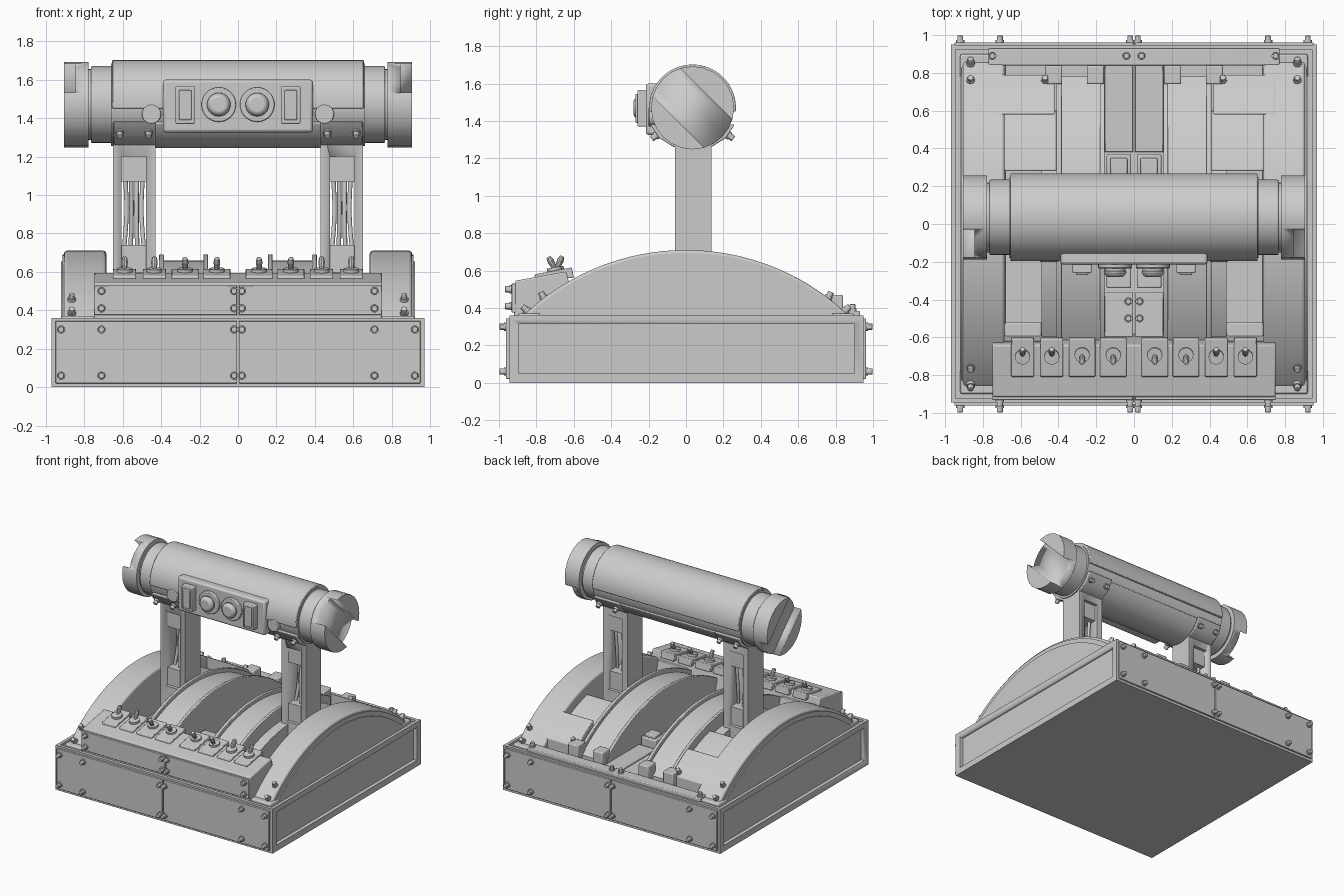
import bpy, bmesh, math
from mathutils import Vector, Matrix

if "Cube" in bpy.data.objects:
    bpy.data.objects.remove(bpy.data.objects["Cube"])

grey = bpy.data.materials.new("plain_grey")
grey.use_nodes = True
GREY = (0.6, 0.6, 0.6, 1)
grey.diffuse_color = GREY
grey.node_tree.nodes["Principled BSDF"].inputs["Base Color"].default_value = GREY


def finish(name, bm, bevel=0, segs=2):
    bmesh.ops.recalc_face_normals(bm, faces=bm.faces)
    mesh = bpy.data.meshes.new(name)
    bm.to_mesh(mesh)
    bm.free()
    mesh.materials.append(grey)
    ob = bpy.data.objects.new(name, mesh)
    bpy.context.collection.objects.link(ob)
    if bevel:
        mod = ob.modifiers.new("bevel", "BEVEL")
        mod.width, mod.segments, mod.limit_method = bevel, segs, "ANGLE"
        mod.angle_limit = math.radians(40)
    bpy.ops.object.select_all(action="DESELECT")
    ob.select_set(True)
    bpy.context.view_layer.objects.active = ob
    bpy.ops.object.shade_smooth_by_angle(angle=math.radians(35))
    return ob


def box(name, x, y, z, bevel=0):
    """Box from its x, y and z ranges."""
    bm = bmesh.new()
    size = [r[1] - r[0] for r in (x, y, z)]
    mid = [(r[1] + r[0]) / 2 for r in (x, y, z)]
    bmesh.ops.create_cube(bm, size=1, matrix=Matrix.Translation(mid) @ Matrix.Diagonal((*size, 1)))
    return finish(name, bm, bevel)


def rod(name, a, b, r1, r2=None, n=16, bevel=0):
    """Cylinder or cone between two points."""
    a, b = Vector(a), Vector(b)
    d = b - a
    bm = bmesh.new()
    bmesh.ops.create_cone(bm, cap_ends=True, segments=n, radius1=r1, radius2=r1 if r2 is None else r2,
                          depth=d.length, matrix=Matrix.Translation((a + b) / 2) @ d.to_track_quat("Z", "Y").to_matrix().to_4x4())
    return finish(name, bm, bevel)


def extrude(name, profile, x0, x1, bevel=0, segs=2):
    """Extrude a closed (y, z) profile along x."""
    bm = bmesh.new()
    face = bm.faces.new([bm.verts.new((x0, y, z)) for y, z in profile])
    out = bmesh.ops.extrude_face_region(bm, geom=[face])["geom"]
    bmesh.ops.translate(bm, vec=(x1 - x0, 0, 0), verts=[v for v in out if isinstance(v, bmesh.types.BMVert)])
    return finish(name, bm, bevel, segs)


def cut(ob, cutter):
    mod = ob.modifiers.new("cut", "BOOLEAN")
    mod.object, mod.operation, mod.solver = cutter, "DIFFERENCE", "EXACT"
    cutter.hide_render = True
    cutter.hide_set(True)


def arc_z(y, top):
    """Height of the arch curve that peaks at top."""
    r = 1.256 - (0.71 - top)
    return 0.71 - 1.256 + math.sqrt(r * r - y * y)


def arch(name, x0, x1, y0, y1, top, floor=0.34, bevel=0, segs=2, n=28):
    ys = [y0 + (y1 - y0) * i / n for i in range(n + 1)]
    pts = [(y, max(arc_z(y, top), floor + 0.002)) for y in ys]
    return extrude(name, [(y0, floor)] + pts + [(y1, floor)], x0, x1, bevel, segs)


def bolt(p, d, r=0.022):
    p, d = Vector(p), Vector(d).normalized()
    rod("bolt_washer", p - d * 0.01, p + d * 0.012, r, n=12)
    rod("bolt_head", p, p + d * 0.035, r * 0.8, n=6, bevel=0.003)


# Base: body with a recessed panel on each side and raised rim on top
base = box("base", (-0.97, 0.97), (-0.945, 0.95), (0, 0.34))
for s in (-1, 1):
    cut(base, box("side_recess_cutter", sorted((s * 0.94, s * 1.1)), (-0.895, 0.9), (0.05, 0.315)))
    box("side_rim", sorted((s * 0.945, s * 0.97)), (-0.945, 0.95), (0.34, 0.36))
    box("end_rim", (-0.97, 0.97), sorted((s * 0.92, s * 0.945)), (0.34, 0.36))
    for t in (-1, 1):
        box("end_plate", sorted((t * 0.004, t * 0.95)), sorted((s * 0.94, s * 0.962)), (0.02, 0.345), 0.004)
        for x in (0.02, 0.71, 0.92):
            for z in (0.06, 0.3):
                bolt((t * x, s * 0.962, z), (0, s, 0))
box("back_corner_plate", (-0.77, 0.77), (0.84, 0.93), (0.33, 0.385), 0.006)

# Front switch console
console = [(-0.92, 0.35), (-0.915, 0.545), (-0.64, 0.595), (-0.58, 0.35)]
extrude("switch_console", console, -0.75, 0.75, 0.008)
for s in (-1, 1):
    box("console_face_plate", sorted((s * 0.005, s * 0.75)), (-0.932, -0.91), (0.375, 0.53), 0.004)
    for x in (0.02, 0.71):
        for z in (0.41, 0.5):
            bolt((s * x, -0.932, z), (0, -1, 0))
    for i, x in enumerate((0.11, 0.275, 0.435, 0.59)):
        # Switch plate, collar and toggle lever
        w = 0.07 if i < 2 else 0.06
        plate = [(-0.81, 0.56), (-0.808, 0.58), (-0.61, 0.617), (-0.6, 0.56)]
        extrude("switch_plate", plate, s * x - w, s * x + w, 0.005)
        lean = Vector((0, -0.55 if i < 2 else 0.45, 1)).normalized()
        if i >= 2:
            foot = Vector((s * x, -0.70, 0.59))
        else:
            foot = Vector((s * x, -0.69, 0.59))
        rod("switch_collar", foot, foot + Vector((0, -0.005, 0.027)), 0.04, n=16)
        rod("switch_lever", foot, foot + lean * 0.07, 0.01, 0.018, n=10)
        rod("switch_tip", foot + lean * 0.065, foot + lean * 0.095, 0.019, 0.012, n=10, bevel=0.004)

for s in (-1, 1):
    X = lambda a, b: sorted((s * a, s * b))
    # Outer arches with layered rims and inward flares at both ends
    arch("outer_arch", *X(0.685, 0.905), -0.86, 0.86, 0.71, bevel=0.03, segs=3)
    arch("arch_side_step", *X(0.88, 0.912), -0.86, 0.86, 0.69)
    arch("arch_side_panel", *X(0.89, 0.92), -0.82, 0.82, 0.655)
    arch("rear_flare", *X(0.42, 0.75), 0.58, 0.79, 0.71, bevel=0.02)
    arch("front_flare", *X(0.42, 0.75), -0.79, -0.62, 0.70, bevel=0.02)
    box("arch_foot", X(0.68, 0.92), (-0.9, 0.9), (0.33, 0.37), 0.01)
    # Slot track under the lever
    arch("lever_track", *X(0.405, 0.49), -0.62, 0.6, 0.58)
    arch("rear_track_cover", *X(0.41, 0.69), 0.28, 0.6, 0.63, bevel=0.01)
    box("slot_stop", X(0.49, 0.685), (-0.62, -0.52), (0.34, 0.4), 0.01)
    # Inner arches with edge rails and rear hooks
    arch("inner_arch", *X(0.175, 0.395), -0.72, 0.78, 0.66)
    for a, b in ((0.155, 0.18), (0.385, 0.41)):
        arch("arch_rail", *X(a, b), -0.66, 0.78, 0.69, bevel=0.004)
    for a in (0.16, 0.38):
        box("rail_hook", X(a, a + 0.09), (0.74, 0.84), (0.35, 0.47), 0.008)
    # Arch and deck bolts
    for x, y in ((0.865, 0.76), (0.47, 0.76), (0.865, -0.76)):
        bolt((s * x, y, arc_z(y, 0.71)), (0, y * 0.7, 1))
    for x, y in ((0.865, 0.85), (0.865, -0.85)):
        bolt((s * x, y, 0.385), (0, y, 0.8))
    for x, y, z in ((0.04, 0.89, 0.385), (0.75, 0.89, 0.385), (0.03, -0.41, 0.41), (0.03, -0.5, 0.41)):
        bolt((s * x, y, z), (0, 0, 1))
    # Centre deck plates and square buttons
    box("centre_plate", X(0.004, 0.155), (-0.6, -0.36), (0.34, 0.41), 0.006)
    box("centre_rear_plate", X(0.004, 0.155), (0.38, 0.86), (0.34, 0.37), 0.005)
    box("button_frame", X(0.015, 0.145), (0.24, 0.37), (0.34, 0.43), 0.008)
    box("button_cap", X(0.035, 0.125), (0.26, 0.35), (0.42, 0.455), 0.008)
    box("button_frame", X(0.015, 0.145), (-0.34, -0.22), (0.34, 0.43), 0.008)

    # Lever with a window and wires inside
    lever = box("lever", X(0.43, 0.65), (-0.06, 0.135), (0.35, 1.4))
    cut(lever, box("lever_window_cutter", X(0.478, 0.605), (-0.3, 0.3), (0.6, 1.2)))
    box("window_upper_block", X(0.475, 0.61), (-0.035, 0.11), (1.07, 1.21))
    box("window_lower_block", X(0.475, 0.61), (-0.035, 0.11), (0.58, 0.74))
    for i in range(4):
        curve = bpy.data.curves.new("wire", "CURVE")
        curve.dimensions, curve.bevel_depth, curve.bevel_resolution = "3D", 0.012, 2
        line = curve.splines.new("BEZIER")
        line.bezier_points.add(2)
        for k, p in enumerate(line.bezier_points):
            spread = (0.034, 0.026, 0.03)[k]
            p.co = (s * 0.541 + (i - 1.5) * spread, 0.035 + 0.03 * math.sin(i * 2 + k), 0.72 + 0.19 * k)
            p.handle_left_type = p.handle_right_type = "AUTO"
        curve.materials.append(grey)
        bpy.context.collection.objects.link(bpy.data.objects.new("wire", curve))

# Grip: core, upper shell, necks and slotted end caps
CY, CZ = 0.035, 1.47
rod("grip_core", (-0.66, CY, CZ), (0.66, CY, CZ), 0.215, n=40)
for name, a0, a1, r, half in (("upper_shell", -5, 185, 0.232, 0.655), ("lower_shell", 205, 335, 0.226, 0.43)):
    angles = [math.radians(a0 + (a1 - a0) * i / 24) for i in range(25)]
    outer = [(CY + r * math.cos(a), CZ + r * math.sin(a)) for a in angles]
    inner = [(CY + 0.2 * math.cos(a), CZ + 0.2 * math.sin(a)) for a in reversed(angles)]
    extrude(name, outer + inner, -half, half, 0.006)
for s in (-1, 1):
    rod("grip_ring", (s * 0.65, CY, CZ), (s * 0.765, CY, CZ), 0.2, n=32, bevel=0.006)
    rod("grip_neck", (s * 0.7, CY, CZ), (s * 0.8, CY, CZ), 0.185, n=32)
    cap = rod("end_cap", (s * 0.778, CY, CZ), (s * 0.905, CY, CZ), 0.222, n=24)
    slot = box("cap_slot_cutter", (-0.05, 0.05), (-0.5, 0.5), (-0.105, 0.105))
    slot.matrix_world = Matrix.Translation((s * 0.895, CY, CZ)) @ Matrix.Rotation(math.radians(-45), 4, "X")
    cut(cap, slot)
    # Lever clamps, front and back, with bolts
    for t in (-1, 1):
        y = CY + t * 0.155
        clamp = [(CY, 1.26), (CY + t * 0.1, 1.26), (CY + t * 0.18, 1.31), (CY + t * 0.225, 1.38), (CY, 1.4)]
        extrude("lever_clamp", clamp, *sorted((s * 0.43, s * 0.65)), 0.006)
        for x in (0.465, 0.615):
            bolt((s * x, CY + t * 0.19, 1.325), (0, t, -0.7))
    rod("clamp_stud", (s * 0.45, -0.14, 1.42), (s * 0.45, -0.2, 1.42), 0.05, n=20, bevel=0.006)

# Grip control panel with square buttons and round thumb knobs
box("control_panel", (-0.39, 0.39), (-0.215, 0), (1.325, 1.6), 0.015)
for s in (-1, 1):
    box("side_button_frame", sorted((s * 0.225, s * 0.325)), (-0.26, -0.2), (1.37, 1.565), 0.006)
    box("side_button", sorted((s * 0.242, s * 0.308)), (-0.27, -0.25), (1.39, 1.545), 0.005)
    x = s * 0.1
    rod("knob_base", (x, -0.2, CZ), (x, -0.235, CZ), 0.09, n=28, bevel=0.006)
    rod("knob_stem", (x, -0.23, CZ), (x, -0.255, CZ), 0.055, n=20)
    rod("knob_head", (x, -0.25, CZ), (x, -0.28, CZ), 0.065, 0.045, n=24, bevel=0.008)
